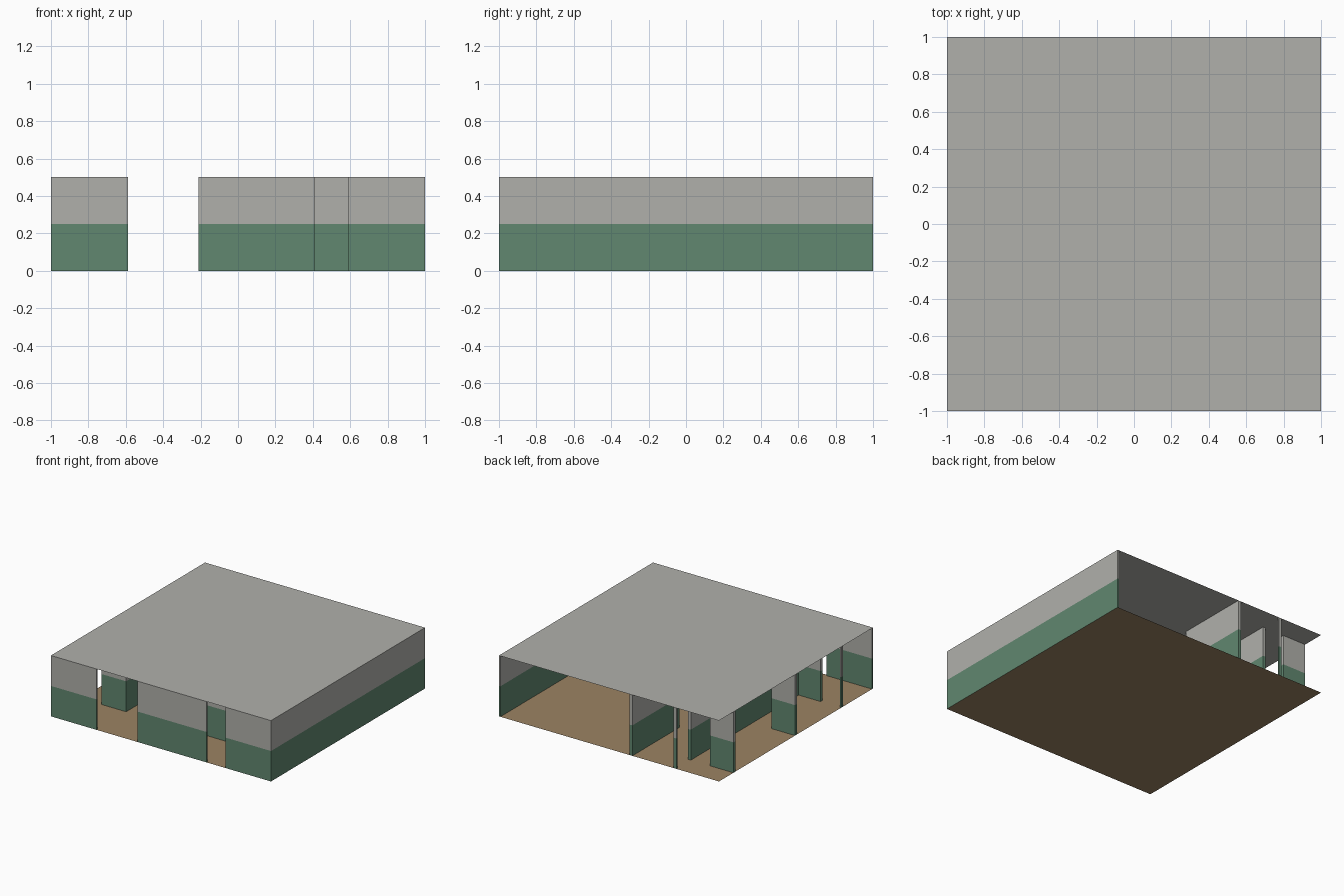
import bpy
import bmesh
from mathutils import Matrix, Vector

cube = bpy.data.objects.get("Cube")
if cube:
    bpy.data.objects.remove(cube, do_unlink=True)

HALF = 0.0125      # half of the wall thickness
HEIGHT = 0.5
BAND = 0.25        # top of the painted dado


def srgb(*rgb):
    return tuple(((c + 0.055) / 1.055) ** 2.4 for c in rgb) + (1.0,)


def material(name, colour):
    mat = bpy.data.materials.new(name)
    mat.use_nodes = True
    mat.diffuse_color = colour
    mat.node_tree.nodes["Principled BSDF"].inputs["Base Color"].default_value = colour
    return mat


plaster = material("grey plaster", srgb(0.69, 0.69, 0.67))
green = material("green paint", srgb(0.38, 0.53, 0.44))
wood = material("tan floor", srgb(0.61, 0.515, 0.39))


def finish(name, bm, mats):
    mesh = bpy.data.meshes.new(name)
    bm.to_mesh(mesh)
    bm.free()
    for mat in mats:
        mesh.materials.append(mat)
    obj = bpy.data.objects.new(name, mesh)
    bpy.context.collection.objects.link(obj)


def slab(name, z, mat):
    bm = bmesh.new()
    bmesh.ops.create_grid(bm, x_segments=1, y_segments=1, size=1,
                          matrix=Matrix.Translation((0, 0, z)))
    finish(name, bm, [mat])


def wall(name, axis, line, start, end):
    """Wall along an axis, centred on a line and kept inside the plot."""
    clip = lambda v: max(-1.0, min(1.0, v))
    along = clip(start - HALF), clip(end + HALF)
    across = clip(line - HALF), clip(line + HALF)
    (x0, x1), (y0, y1) = (along, across) if axis == "x" else (across, along)
    bm = bmesh.new()
    for z0, z1 in ((0, BAND), (BAND, HEIGHT)):
        centre = Vector((x0 + x1, y0 + y1, z0 + z1)) / 2
        size = Matrix.Diagonal((x1 - x0, y1 - y0, z1 - z0, 1))
        bmesh.ops.create_cube(bm, size=1, matrix=Matrix.Translation(centre) @ size)
    # floor and roof close the ends, so only the sides are kept
    bm.normal_update()
    caps = [f for f in bm.faces if abs(f.normal.z) > 0.5]
    bmesh.ops.delete(bm, geom=caps, context="FACES")
    for f in bm.faces:
        f.material_index = int(f.calc_center_median().z < BAND)
    finish(name, bm, [plaster, green])


slab("floor", 0, wood)
slab("roof", HEIGHT, plaster)

# outer walls
wall("front_wall_right", "x", -1, -1, -0.6)
wall("front_wall_middle", "x", -1, -0.2, 0.4)
wall("front_wall_left", "x", -1, 0.6, 1)
wall("left_side_wall", "y", 1, -1, 1)

# corridor walls
wall("corridor_wall_right", "y", -0.6, -0.6, 0.8)
wall("corridor_wall_left_back", "y", -0.2, 0.4, 1)
wall("corridor_wall_left_middle", "y", -0.2, -0.6, 0.2)
wall("corridor_wall_left_front", "y", -0.2, -1, -0.6)
wall("corridor_door_post", "y", -0.6, 1, 1)

# cross walls
wall("front_room_wall", "x", -0.6, -0.2, 1)
wall("small_room_front_wall", "x", -0.6, -0.8, -0.6)
wall("small_room_door_post", "x", -0.6, -1, -1)
wall("small_room_middle_wall", "x", 0, -1, -0.8)
wall("small_room_back_wall", "x", 0.8, -1, -0.8)
